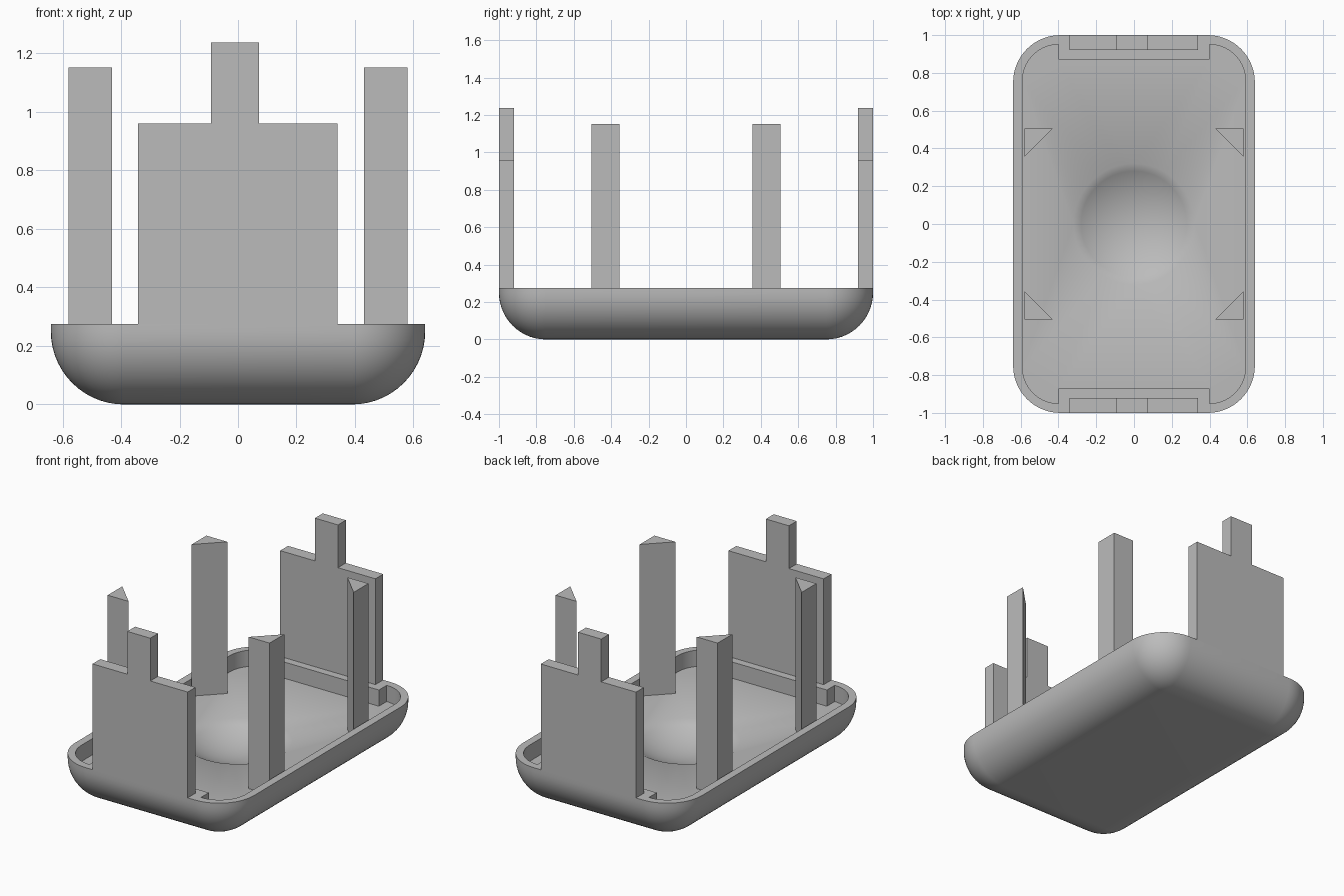
import bpy
import bmesh
from math import cos, sin, pi, radians, sqrt

cube = bpy.data.objects.get("Cube")
if cube:
    bpy.data.objects.remove(cube, do_unlink=True)

grey = bpy.data.materials.new("plain_grey")
grey.use_nodes = True
colour = (0.5, 0.5, 0.5, 1)
grey.diffuse_color = colour
grey.node_tree.nodes["Principled BSDF"].inputs["Base Color"].default_value = colour

RIM, FLOOR, R = 0.275, 0.17, 0.25
HX, HY = 0.64, 1.0
SEG = 14


def finish(bm, name):
    bmesh.ops.recalc_face_normals(bm, faces=bm.faces)
    mesh = bpy.data.meshes.new(name)
    bm.to_mesh(mesh)
    bm.free()
    mesh.materials.append(grey)
    obj = bpy.data.objects.new(name, mesh)
    bpy.context.collection.objects.link(obj)
    return obj


def rounded(hx, hy, r, notch=None):
    """Rounded rectangle outline; notch pulls the short ends inwards."""
    pts = []
    for k, (sx, sy) in enumerate([(1, 1), (-1, 1), (-1, -1), (1, -1)]):
        arc = []
        for i in range(SEG + 1):
            a = k * pi / 2 + i * pi / 2 / SEG
            arc.append((sx * (hx - r) + r * cos(a), sy * (hy - r) + r * sin(a)))
        if notch:
            end = (sx * (hx - r), sy * notch)
            arc = arc + [end] if k % 2 == 0 else [end] + arc
        pts += arc
    return pts


def ring(bm, pts, z):
    return [bm.verts.new((x, y, z)) for x, y in pts]


def skin(bm, a, b):
    n = len(a)
    for i in range(n):
        j = (i + 1) % n
        bm.faces.new((a[i], a[j], b[j], b[i]))


def fill(bm, *loops):
    """Fill the flat area between closed outlines."""
    edges = []
    for loop in loops:
        for v, w in zip(loop, loop[1:] + loop[:1]):
            edges.append(bm.edges.get((v, w)) or bm.edges.new((v, w)))
    bmesh.ops.triangle_fill(bm, use_beauty=True, edges=edges, normal=(0, 0, 1))


def prism(name, pts, z0, z1):
    bm = bmesh.new()
    low, high = ring(bm, pts, z0), ring(bm, pts, z1)
    skin(bm, low, high)
    bm.faces.new(low)
    bm.faces.new(high)
    return finish(bm, name)


# Tray: rounded underside, thin rim, recessed floor with a round dish
bm = bmesh.new()
last = None
for i in range(SEG + 1):
    a = i * pi / 2 / SEG
    r = R * sin(a)
    loop = ring(bm, rounded(HX - R + r, HY - R + r, r), R - R * cos(a))
    if last:
        skin(bm, last, loop)
    else:
        bm.faces.new(loop)
    last = loop
top = ring(bm, rounded(HX, HY, R), RIM)
skin(bm, last, top)
cavity = rounded(0.59, 0.95, 0.19, notch=0.87)
inner, base = ring(bm, cavity, RIM), ring(bm, cavity, FLOOR)
skin(bm, inner, base)
fill(bm, top, inner)

# Spherical dish sunk into the floor
DISH, DEPTH, N = 0.32, 0.1, 48
ball = (DISH ** 2 + DEPTH ** 2) / (2 * DEPTH)
last = None
for i in range(8):
    r = DISH * (1 - i / 8)
    z = FLOOR - DEPTH + ball - sqrt(ball ** 2 - r ** 2)
    loop = ring(bm, [(r * cos(2 * pi * k / N), r * sin(2 * pi * k / N)) for k in range(N)], z)
    if last:
        skin(bm, last, loop)
    else:
        fill(bm, base, loop)
    last = loop
centre = bm.verts.new((0, 0, FLOOR - DEPTH))
for k in range(N):
    bm.faces.new((last[k], last[(k + 1) % N], centre))
bmesh.ops.remove_doubles(bm, verts=bm.verts, dist=0.0005)
tray = finish(bm, "tray")
bpy.ops.object.select_all(action='DESELECT')
tray.select_set(True)
bpy.context.view_layer.objects.active = tray
bpy.ops.object.shade_smooth_by_angle(angle=radians(40))

# Triangular corner posts standing on the floor
for sx, side in ((1, "left"), (-1, "right")):
    for sy, end in ((1, "back"), (-1, "front")):
        corner = [(0.58, 0.505), (0.43, 0.505), (0.58, 0.355)]
        prism(f"{end}_{side}_post", [(sx * x, sy * y) for x, y in corner], FLOOR, 1.152)

# Stepped end panels standing on the rim
outline = [(-0.342, RIM), (0.34, RIM), (0.34, 0.96), (0.072, 0.96),
           (0.072, 1.237), (-0.093, 1.237), (-0.093, 0.96), (-0.342, 0.96)]
for sy, end in ((1, "back"), (-1, "front")):
    bm = bmesh.new()
    outer = [bm.verts.new((x, sy * HY, z)) for x, z in outline]
    inside = [bm.verts.new((x, sy * 0.92, z)) for x, z in outline]
    skin(bm, outer, inside)
    bm.faces.new(outer)
    bm.faces.new(inside)
    finish(bm, f"{end}_panel")
